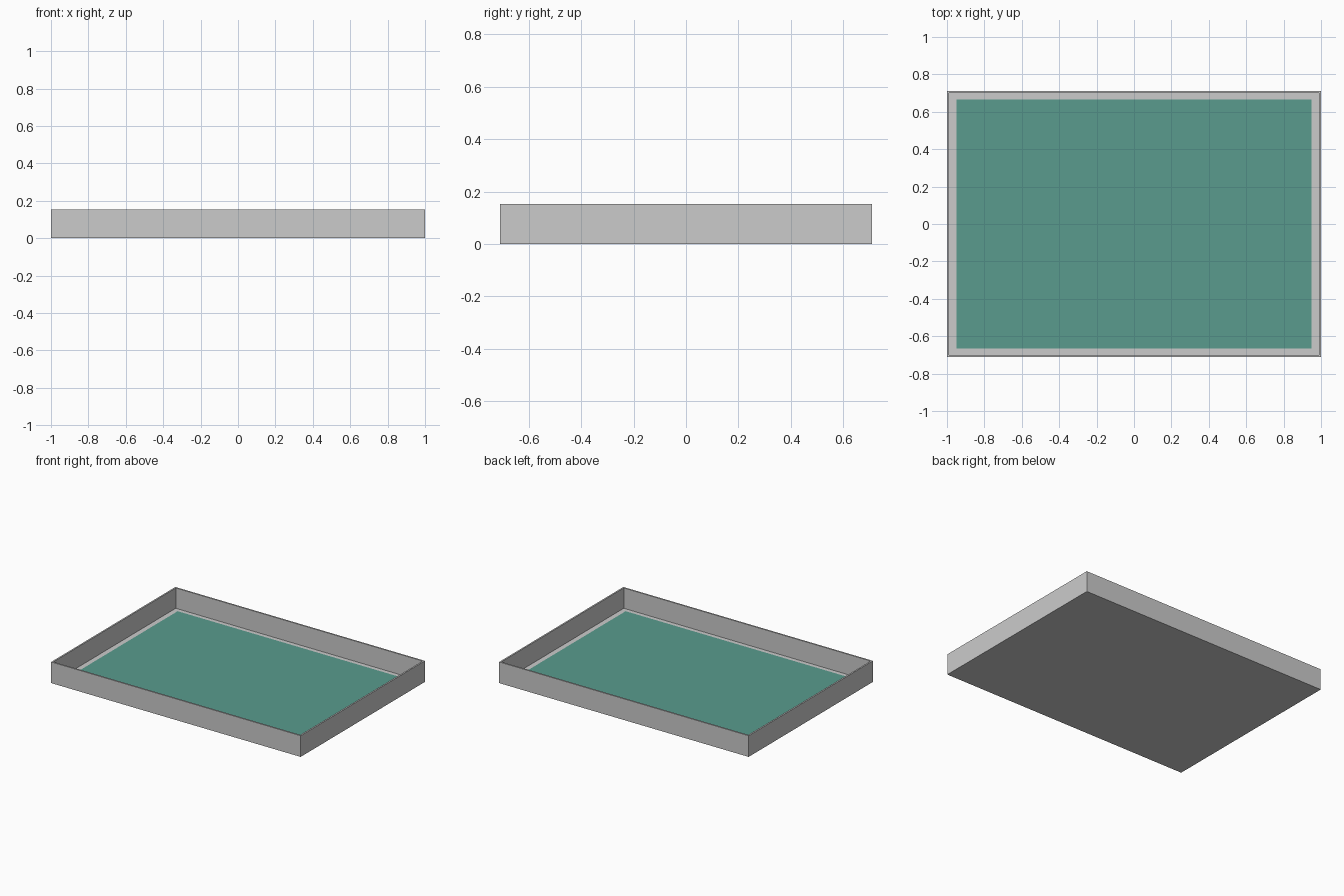
import bpy, bmesh

if "Cube" in bpy.data.objects:
    bpy.data.objects.remove(bpy.data.objects["Cube"])

W, D, H = 2.0, 1.422, 0.153   # outer size
T, FLOOR = 0.016, 0.006       # wall and floor thickness


def box(bm, x0, x1, y0, y1, z0, z1):
    verts = bmesh.ops.create_cube(bm, size=1)["verts"]
    for v in verts:
        v.co = (x1 if v.co.x > 0 else x0,
                y1 if v.co.y > 0 else y0,
                z1 if v.co.z > 0 else z0)


def finish(name, bm):
    bmesh.ops.recalc_face_normals(bm, faces=bm.faces)
    me = bpy.data.meshes.new(name)
    bm.to_mesh(me)
    bm.free()
    ob = bpy.data.objects.new(name, me)
    bpy.context.collection.objects.link(ob)
    return ob


# Tray: box whose top is inset to form the rim, then sunk to the floor
bm = bmesh.new()
box(bm, -W / 2, W / 2, -D / 2, D / 2, 0, H)
top = max(bm.faces, key=lambda f: f.calc_center_median().z)
bmesh.ops.inset_region(bm, faces=[top], thickness=T)
well = bmesh.ops.extrude_discrete_faces(bm, faces=[top])["faces"][0]
bmesh.ops.translate(bm, verts=well.verts, vec=(0, 0, FLOOR - H))
finish("tray", bm)

# Green mat lying on the tray floor
bm = bmesh.new()
box(bm, -0.95, 0.95, -0.666, 0.666, FLOOR - 0.002, FLOOR + 0.002)
mat_ob = finish("floor_mat", bm)
green = bpy.data.materials.new("green_felt")
green.diffuse_color = (0.10, 0.33, 0.27, 1)
green.use_nodes = True
green.node_tree.nodes["Principled BSDF"].inputs["Base Color"].default_value = green.diffuse_color
mat_ob.data.materials.append(green)
